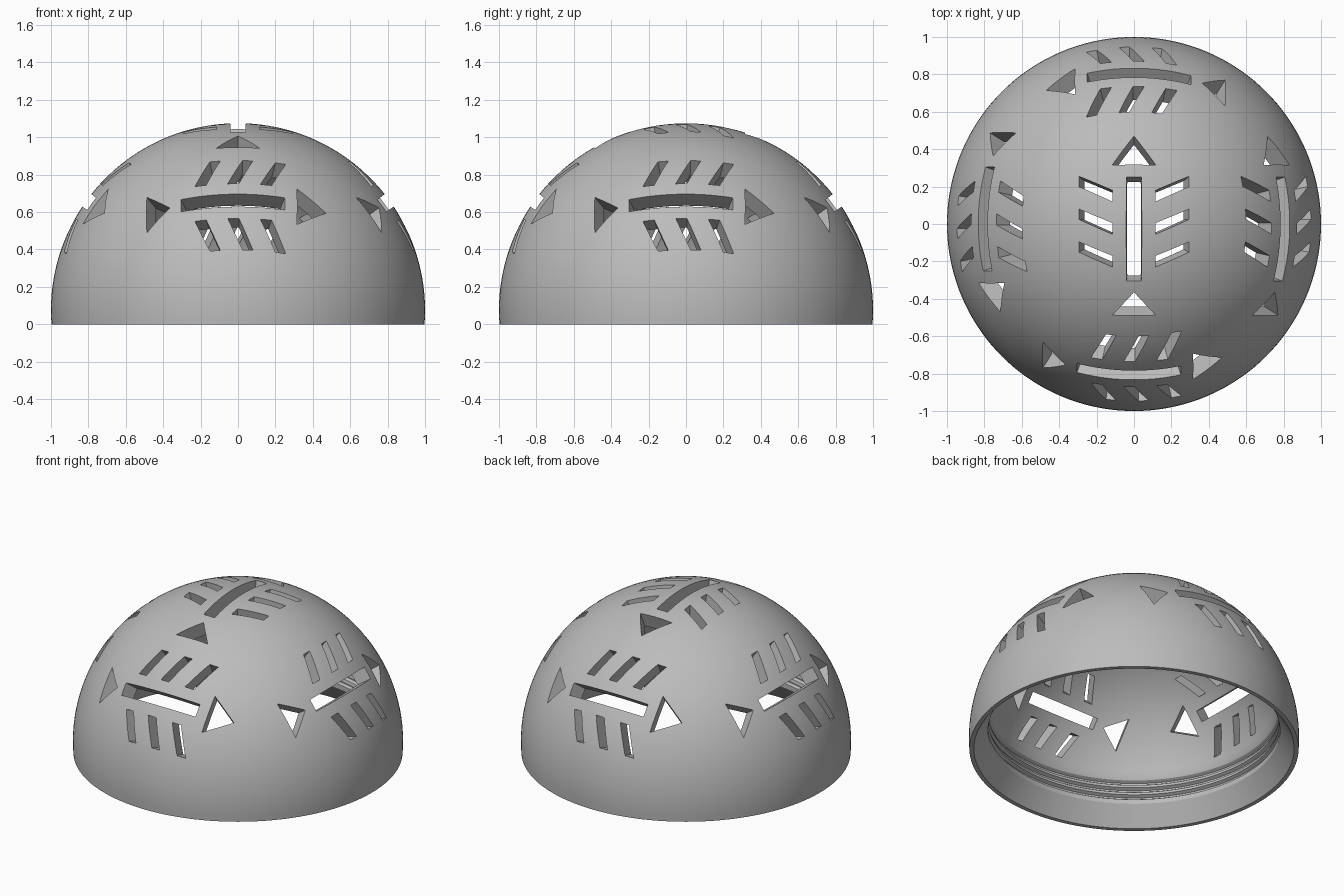
import bpy
import bmesh
import math
from mathutils import Matrix, Vector

cube = bpy.data.objects.get("Cube")
if cube:
    bpy.data.objects.remove(cube, do_unlink=True)

CENTRE = Vector((0, 0, 0.075))
OUTER, INNER = 1.0, 0.9
SEGMENTS = 144


def make_object(name, bm):
    mesh = bpy.data.meshes.new(name)
    bmesh.ops.recalc_face_normals(bm, faces=bm.faces)
    bm.to_mesh(mesh)
    bm.free()
    obj = bpy.data.objects.new(name, mesh)
    bpy.context.collection.objects.link(obj)
    return obj


def arc(radius, z_start, steps):
    """Profile points from height z_start up to the pole."""
    start = math.asin((z_start - CENTRE.z) / radius)
    angles = [start + (math.pi / 2 - start) * i / steps for i in range(steps + 1)]
    return [(radius * math.cos(a), CENTRE.z + radius * math.sin(a)) for a in angles]


# Dome shell: outer sphere, inner sphere, thread ridges, flared rim
def build_dome():
    thread = [(0.97, 0.0), (0.885, 0.125)]
    for i in range(3):
        z = 0.14 + i * 0.05
        thread += [(0.885, z + 0.015), (0.9, z + 0.025), (0.9, z + 0.035), (0.88, z + 0.045)]
    profile = arc(OUTER, 0.0, 40)[::-1] + thread + arc(INNER, 0.3, 32)
    bm = bmesh.new()
    verts = [bm.verts.new((max(r, 0), 0, z)) for r, z in profile]
    edges = [bm.edges.new(pair) for pair in zip(verts, verts[1:])]
    bmesh.ops.spin(bm, geom=verts + edges, cent=(0, 0, 0), axis=(0, 0, 1),
                   angle=math.tau, steps=SEGMENTS, use_merge=False)
    bmesh.ops.remove_doubles(bm, verts=bm.verts, dist=0.0005)
    return make_object("dome_shell", bm)


# Outlines of one vent pattern: u along the slot, v across it
def vent_outlines():
    shapes = [[(-0.305, -0.04), (0.25, -0.04), (0.25, 0.04), (-0.305, 0.04)]]
    for base, tip in ((0.315, 0.47), (-0.487, -0.365)):
        shapes.append([(base, -0.117), (tip, 0), (base, 0.117)])
    for side in (-1, 1):
        for i in range(3):
            s = -0.175 * i
            shapes.append([(0.255 + s, side * 0.295), (0.2 + s, side * 0.295),
                           (0.12 + s, side * 0.115), (0.18 + s, side * 0.115)])
    return shapes


def add_vents(bm, u_axis, v_axis, normal):
    """Add radial wedges that pass through the shell."""
    for shape in vent_outlines():
        rays = [u_axis * u + v_axis * v + normal * math.sqrt(1 - u * u - v * v)
                for u, v in shape]
        low = [bm.verts.new(CENTRE + ray * 0.7) for ray in rays]
        high = [bm.verts.new(CENTRE + ray * 1.25) for ray in rays]
        bm.faces.new(low[::-1])
        bm.faces.new(high)
        for i in range(len(rays)):
            j = (i + 1) % len(rays)
            bm.faces.new((low[i], low[j], high[j], high[i]))


# Vent cutters: one pattern on top, four around the sides
def build_cutter():
    bm = bmesh.new()
    add_vents(bm, Vector((0, 1, 0)), Vector((-1, 0, 0)), Vector((0, 0, 1)))
    tilt = math.radians(36)
    c, s = math.cos(tilt), math.sin(tilt)
    for k in range(4):
        turn = Matrix.Rotation(k * math.pi / 2, 3, 'Z')
        add_vents(bm, turn @ Vector((1, 0, 0)), turn @ Vector((0, s, c)),
                  turn @ Vector((0, -c, s)))
    return make_object("vent_cutter", bm)


dome = build_dome()
cutter = build_cutter()
cutter.hide_render = True

# Grey plastic
grey = bpy.data.materials.new("grey_plastic")
grey.use_nodes = True
colour = (0.5, 0.5, 0.5, 1)
grey.diffuse_color = colour
grey.node_tree.nodes["Principled BSDF"].inputs["Base Color"].default_value = colour
dome.data.materials.append(grey)
cutter.data.materials.append(grey)

# Cut the vents, then smooth the curved surfaces
cut = dome.modifiers.new("vents", 'BOOLEAN')
cut.operation = 'DIFFERENCE'
cut.solver = 'EXACT'
cut.object = cutter
bpy.ops.object.select_all(action='DESELECT')
dome.select_set(True)
bpy.context.view_layer.objects.active = dome
bpy.ops.object.modifier_apply(modifier=cut.name)
bpy.data.objects.remove(cutter, do_unlink=True)
bpy.ops.object.shade_smooth_by_angle(angle=math.radians(30))
